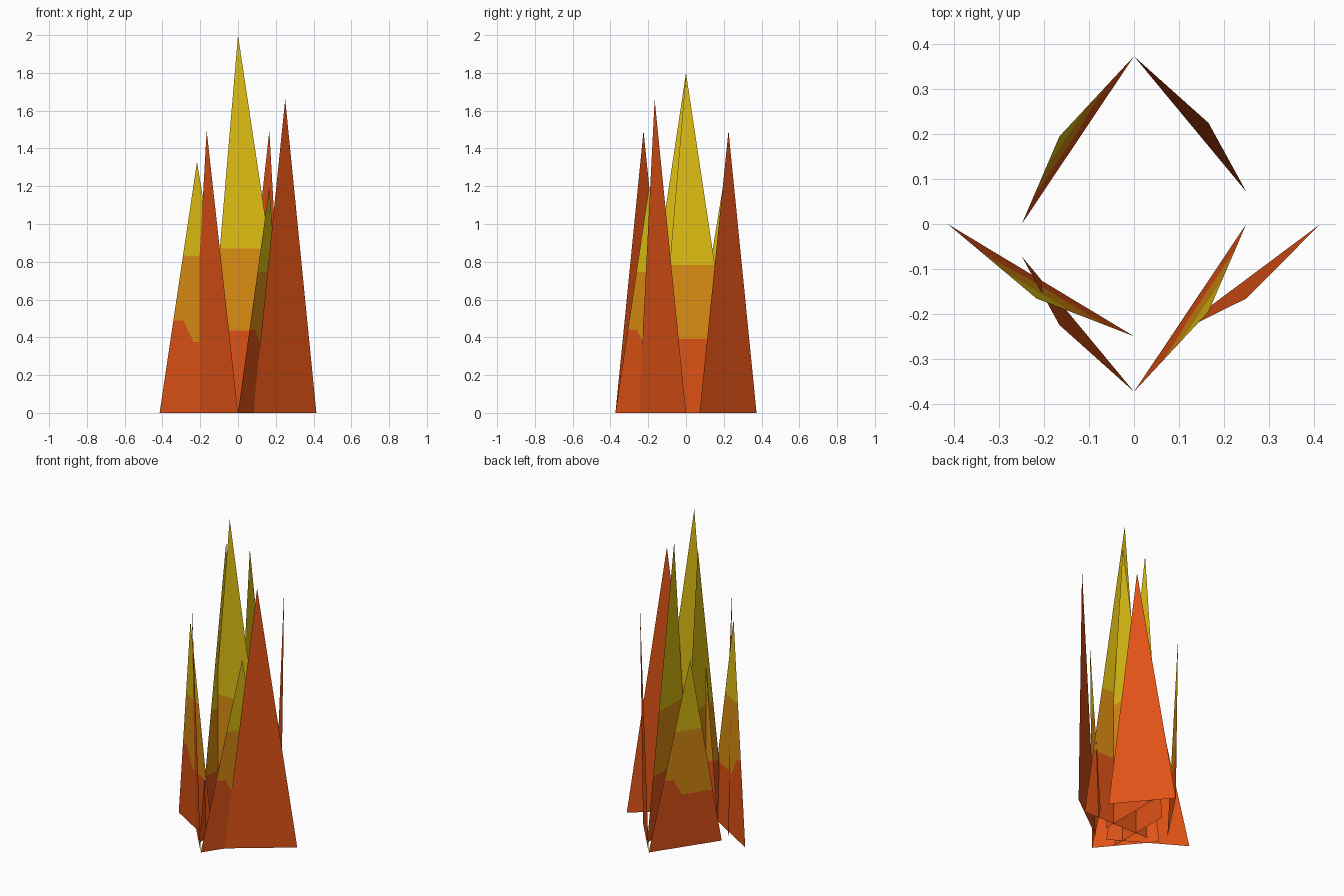
import bpy, bmesh, math
from mathutils import Matrix, Vector

cube = bpy.data.objects.get("Cube")
if cube:
    bpy.data.objects.remove(cube, do_unlink=True)


def make_material(name, rgb):
    mat = bpy.data.materials.new(name)
    mat.use_nodes = True
    colour = (*rgb, 1.0)
    mat.diffuse_color = colour
    bsdf = mat.node_tree.nodes["Principled BSDF"]
    bsdf.inputs["Base Color"].default_value = colour
    bsdf.inputs["Roughness"].default_value = 0.9
    return mat


RED, ORANGE, YELLOW = 0, 1, 2
MATERIALS = [
    make_material("flame red", (0.74, 0.085, 0.008)),
    make_material("flame orange", (0.72, 0.27, 0.006)),
    make_material("flame yellow", (0.75, 0.53, 0.006)),
]


# Colour rules, from the height and side of each cut face
def tall_rule(p):
    return RED if p.z < 0.435 else ORANGE if p.z < 0.87 else YELLOW


STEP_POINT = Vector((-0.29, 0, 0.49))
STEP_NORMAL = Vector((0.115, 0, 0.055)).normalized()


def side_rule(p):
    if p.z > 0.83:
        return YELLOW
    outer = (p - STEP_POINT).dot(STEP_NORMAL) < 0
    return RED if p.z < 0.375 or (p.z < 0.49 and outer) else ORANGE


def red_rule(p):
    return RED


def level(z):
    return (Vector((0, 0, z)), Vector((0, 0, 1)))


# Each tongue: base start, base end, tip, colour cuts, colour rule
TONGUES = {
    "tall_tongue": ((-0.17, -0.083, 0), (0.30, -0.083, 0), (0, -0.083, 2.0),
                    [level(0.435), level(0.87)], tall_rule),
    "banded_tongue": ((-0.415, 0, 0), (0, -0.25, 0), (-0.217, -0.166, 1.33),
                      [level(0.375), level(0.49), level(0.83),
                       (STEP_POINT, STEP_NORMAL)], side_rule),
    "red_tongue": ((0.08, -0.25, 0), (0.415, 0, 0), (0.25, -0.166, 1.66),
                   [], red_rule),
}


def build_tongue(name, start, end, tip, cuts, rule, transform):
    bm = bmesh.new()
    bm.faces.new([bm.verts.new(p) for p in (start, end, tip)])
    for point, normal in cuts:
        geom = bm.verts[:] + bm.edges[:] + bm.faces[:]
        bmesh.ops.bisect_plane(bm, geom=geom, plane_co=point, plane_no=normal)
    for face in bm.faces:
        face.material_index = rule(face.calc_center_median())
    bm.transform(transform)
    mesh = bpy.data.meshes.new(name)
    bm.to_mesh(mesh)
    bm.free()
    for mat in MATERIALS:
        mesh.materials.append(mat)
    bpy.context.collection.objects.link(bpy.data.objects.new(name, mesh))


# Three groups of tongues: front, and two smaller ones turned to the sides
for group, turn, size in (("front", 0, 1.0), ("left", 90, 0.9), ("right", -90, 0.9)):
    transform = (Matrix.Rotation(math.radians(turn), 4, "Z")
                 @ Matrix.Diagonal((size, 1, size, 1)))
    for tongue, spec in TONGUES.items():
        build_tongue(f"{group}_{tongue}", *spec, transform)
